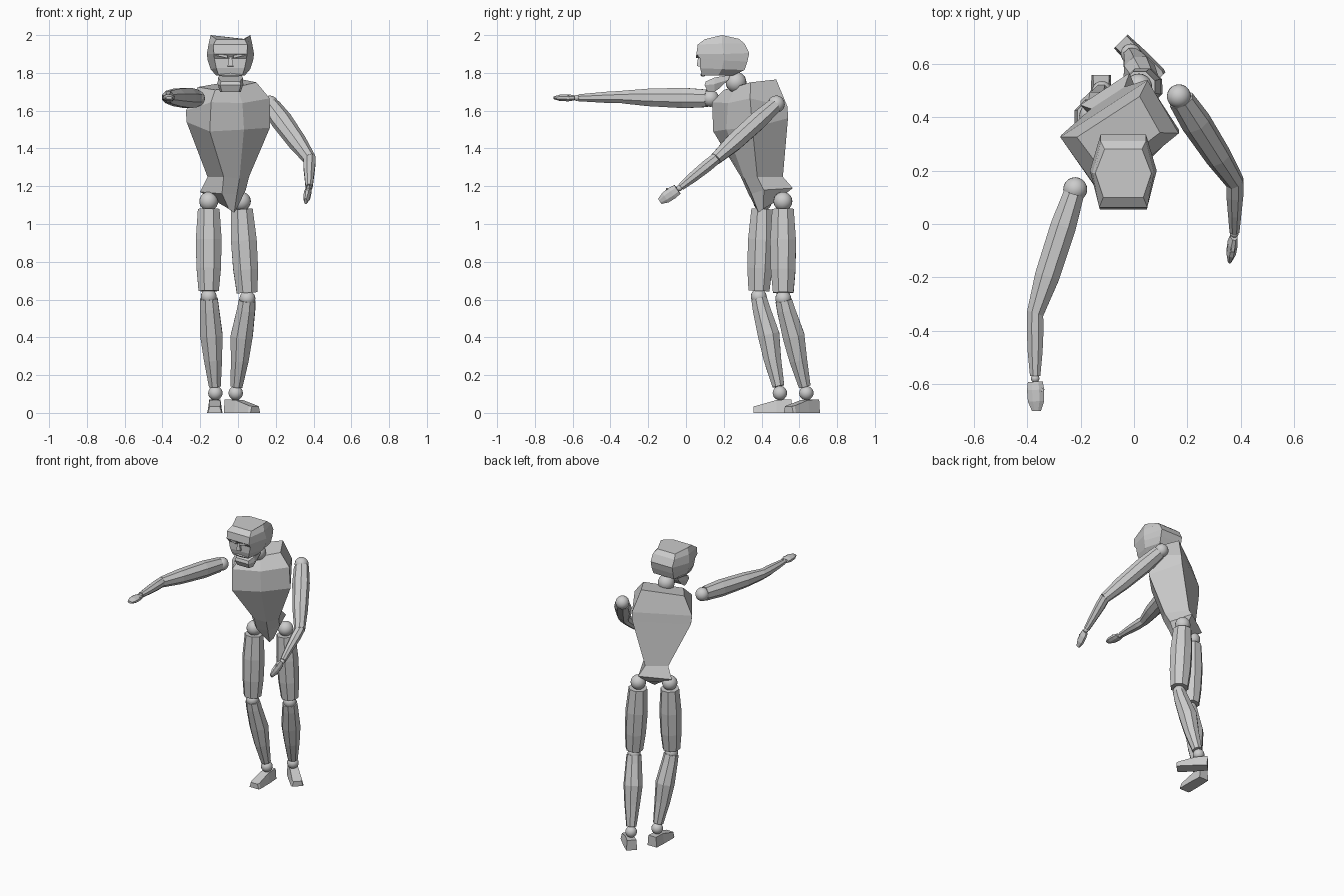
import bpy, bmesh, math
from mathutils import Vector as V


def loft(name, rings):
    """Skin a stack of equal-length point rings and cap both ends."""
    bm = bmesh.new()
    rows = [[bm.verts.new(p) for p in r] for r in rings]
    n = len(rings[0])
    for a, b in zip(rows, rows[1:]):
        for i in range(n):
            j = (i + 1) % n
            bm.faces.new((a[i], a[j], b[j], b[i]))
    bm.faces.new(rows[0][::-1])
    bm.faces.new(rows[-1])
    bmesh.ops.recalc_face_normals(bm, faces=bm.faces)
    me = bpy.data.meshes.new(name)
    bm.to_mesh(me)
    bm.free()
    ob = bpy.data.objects.new(name, me)
    bpy.context.collection.objects.link(ob)
    return ob


def ball(name, c, r):
    bpy.ops.mesh.primitive_uv_sphere_add(segments=20, ring_count=12, radius=r, location=c)
    bpy.context.object.name = name
    bpy.ops.object.shade_smooth()


def limb(name, p, q, stations, side=(1, 0, 0), n=8):
    """Faceted limb from p to q; station = (t, half width, half depth, depth shift)."""
    p, q = V(p), V(q)
    d = (q - p).normalized()
    s = V(side)
    s = (s - d * s.dot(d)).normalized()
    k = d.cross(s)
    rings = []
    for t, w, h, o in stations:
        c = p.lerp(q, t) + k * o
        angs = [2 * math.pi * (i + .5) / n for i in range(n)]
        rings.append([c + s * w * math.cos(a) + k * h * math.sin(a) for a in angs])
    return loft(name, rings)


# Torso: twisted to the side, rings in a local frame (across, back)
yaw = math.radians(33)
ax, bk = V((math.cos(yaw), math.sin(yaw), 0)), V((-math.sin(yaw), math.cos(yaw), 0))
# centre x, y, back (half width, depth, z), front (half width, depth, z), front middle (depth, z), roll
levels = [
    (-.05, .43, (.04, .03, 1.12), (.025, -.04, 1.08), (-.055, 1.06), 0),
    (-.06, .43, (.11, .09, 1.18), (.075, -.07, 1.17), (-.10, 1.16), .01),
    (-.055, .405, (.075, .08, 1.25), (.08, -.085, 1.25), (-.115, 1.24), 0),
    (-.05, .34, (.19, .115, 1.55), (.19, -.11, 1.50), (-.15, 1.50), .01),
    (-.05, .335, (.195, .115, 1.61), (.185, -.115, 1.655), (-.135, 1.64), .01),
    (-.05, .33, (.14, .085, 1.745), (.13, -.07, 1.73), (-.08, 1.725), .02),
]
rings = []
for cx, cy, (bw, bd, bz), (fw, fd, fz), (md, mz), roll in levels:
    c = V((cx, cy, 0))
    local = [(-bw, bd, bz), (bw, bd, bz), (fw, fd, fz), (0, md, mz), (-fw, fd, fz)]
    rings.append([c + ax * u + bk * v + V((0, 0, z + (roll if u > 0 else -roll if u < 0 else 0)))
                  for u, v, z in local])
loft("torso", rings)

# Head: hexagonal rings; front, middle and back rows as (half width, y, z)
HX = -.04
head = [
    ((.062, .085, 1.785), (.075, .17, 1.785), (.055, .245, 1.785)),
    ((.075, .075, 1.825), (.105, .19, 1.82), (.08, .31, 1.815)),
    ((.085, .075, 1.875), (.12, .20, 1.865), (.085, .325, 1.86)),
    ((.088, .055, 1.90), (.125, .20, 1.90), (.085, .335, 1.905)),
    ((.09, .062, 1.95), (.115, .19, 1.955), (.085, .31, 1.955)),
    ((.075, .10, 1.978), (.105, .19, 2.0), (.07, .28, 1.98)),
]


def hexring(f, m, b):
    pts = [(-f[0], *f[1:]), (f[0], *f[1:]), (m[0], *m[1:]), (b[0], *b[1:]), (-b[0], *b[1:]), (-m[0], *m[1:])]
    return [(HX + x, y, z) for x, y, z in pts]


loft("head", [hexring(*r) for r in head])
loft("jaw", [hexring((.045, .115, 1.70), (.055, .15, 1.70), (.05, .18, 1.72)),
             hexring((.055, .098, 1.735), (.068, .15, 1.74), (.06, .225, 1.765)),
             hexring((.05, .105, 1.755), (.066, .15, 1.775), (.055, .235, 1.79))])
limb("nose", (HX, .07, 1.885), (HX, .068, 1.835), [(0, .01, .008, 0), (1, .022, .016, 0)], n=4)
limb("upper_lip", (HX - .06, .09, 1.79), (HX + .06, .09, 1.79),
     [(0, .008, .008, 0), (.5, .012, .014, 0), (1, .008, .008, 0)], side=(0, 0, 1), n=6)
for sx in (-1, 1):
    limb("brow", (HX + sx * .015, .062, 1.885), (HX + sx * .085, .068, 1.9),
         [(0, .01, .012, 0), (1, .008, .01, 0)], side=(0, 0, 1), n=4)
ball("neck", (-.03, .265, 1.75), .055)

# Legs: hip, thigh, knee, shin, ankle and foot
legs = {
    "right": ((-.155, .405, 1.12), (-.155, .385, .615), (-.12, .497, .105), (-.123, .458), 0),
    "left": ((.018, .513, 1.12), (.05, .515, .605), (-.012, .637, .105), (.021, .613), 45),
}
for side, (hip, knee, ankle, foot, turn) in legs.items():
    a = math.radians(turn)
    across = (math.cos(a), math.sin(a), 0)
    ball(side + "_hip", hip, .05)
    limb(side + "_thigh", hip, knee,
         [(.08, .062, .062, 0), (.4, .074, .074, 0), (.7, .07, .072, 0), (.94, .058, .06, 0)], across)
    ball(side + "_knee", knee, .042)
    limb(side + "_shin", knee, ankle,
         [(.02, .05, .045, 0), (.12, .054, .05, 0), (.4, .064, .062, -.008),
          (.65, .052, .05, 0), (.93, .034, .034, 0)], across)
    ball(side + "_ankle", ankle, .038)
    rows = [(-.1, .036, .035, .026), (-.085, .041, .038, .032), (.02, .04, .068, .028), (.1, .036, .072, .03)]
    ob = loft(side + "_foot", [[(-w, y, 0), (w, y, 0), (t, y, z), (-t, y, z)] for y, w, z, t in rows])
    ob.location = (*foot, 0)
    ob.rotation_euler.z = a

# Arms: shoulder, upper arm, elbow, forearm, wrist, hand and thumb
arms = {
    "right": ((-.22, .13, 1.665), (-.37, -.335, 1.672), (-.37, -.578, 1.668), (-.365, -.70, 1.668),
              (1, 0, 0), (-.34, -.625, 1.675)),
    "left": ((.168, .478, 1.635), (.378, .157, 1.345), (.376, -.035, 1.19), (.358, -.138, 1.12),
             (0, .7, -.7), (.37, -.105, 1.185)),
}
for side, (sh, el, wr, tip, across, thumb) in arms.items():
    ball(side + "_shoulder", sh, .045)
    limb(side + "_upper_arm", sh, el,
         [(.04, .042, .05, 0), (.3, .052, .058, 0), (.7, .05, .05, 0), (1, .034, .036, 0)], across)
    limb(side + "_forearm", el, wr,
         [(-.04, .032, .034, 0), (.25, .034, .034, 0), (.6, .03, .027, 0), (.96, .021, .02, 0)], across)
    ball(side + "_wrist", wr, .016)
    limb(side + "_hand", wr, tip,
         [(.1, .03, .014, 0), (.35, .035, .02, 0), (.7, .033, .019, 0), (1, .018, .008, 0)], across)
    limb(side + "_thumb", V(wr).lerp(V(tip), .15), thumb,
         [(0, .012, .012, 0), (1, .008, .008, 0)], (0, 0, 1), 6)
